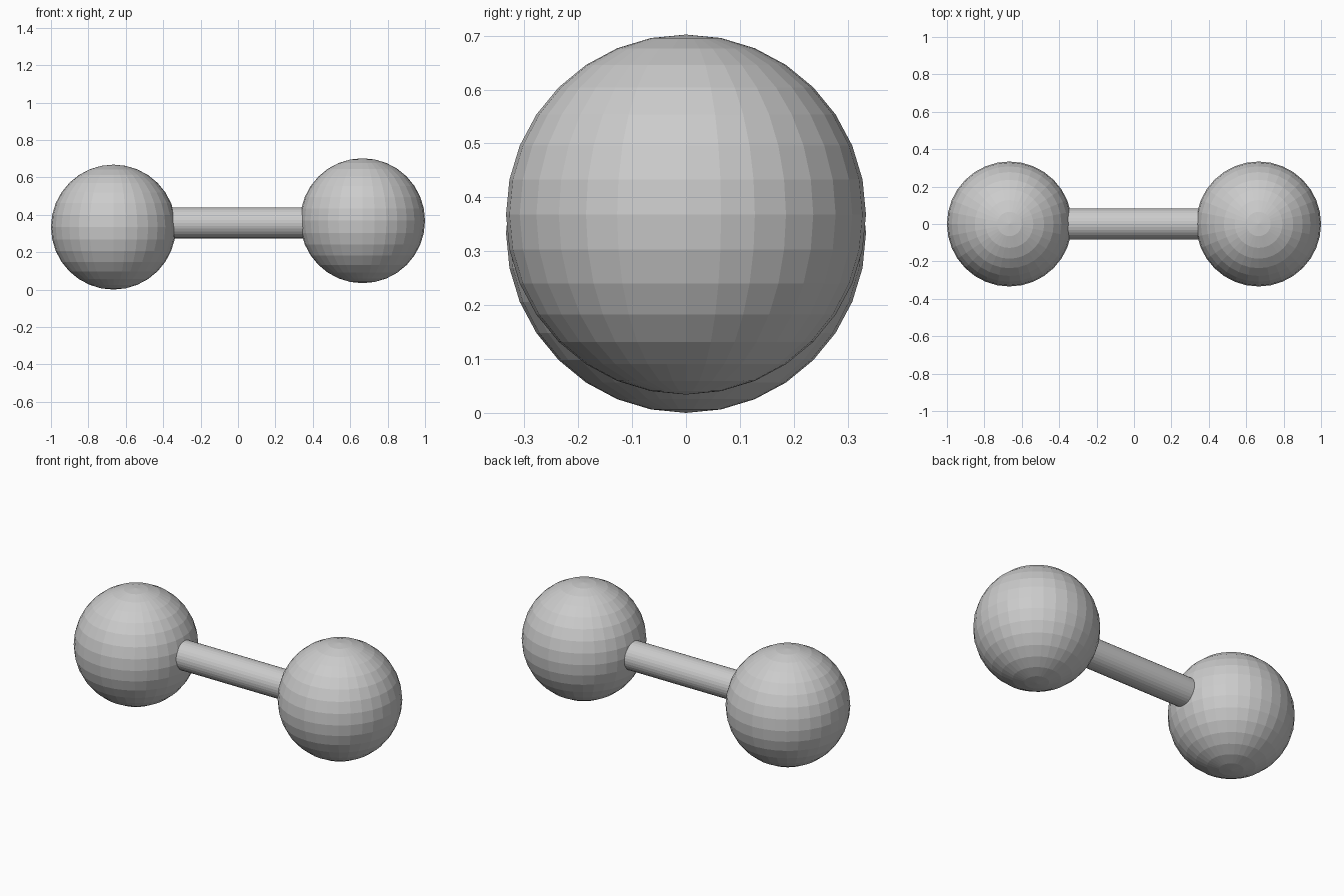
import bpy
import math

if "Cube" in bpy.data.objects:
    bpy.data.objects.remove(bpy.data.objects["Cube"])

RADIUS = 0.334


def weight(name, x, z):
    bpy.ops.mesh.primitive_uv_sphere_add(segments=32, ring_count=16,
                                         radius=RADIUS, location=(x, 0, z))
    bpy.context.object.name = name


# Round weights, the right one sitting slightly higher
weight("left_weight", -0.666, 0.334)
weight("right_weight", 0.666, 0.368)

# Handle bar, with its ends sunk into the weights
bpy.ops.mesh.primitive_cylinder_add(vertices=32, radius=0.083, depth=0.8,
                                    location=(0, 0, 0.357),
                                    rotation=(0, math.pi / 2, 0))
bpy.context.object.name = "handle_bar"
